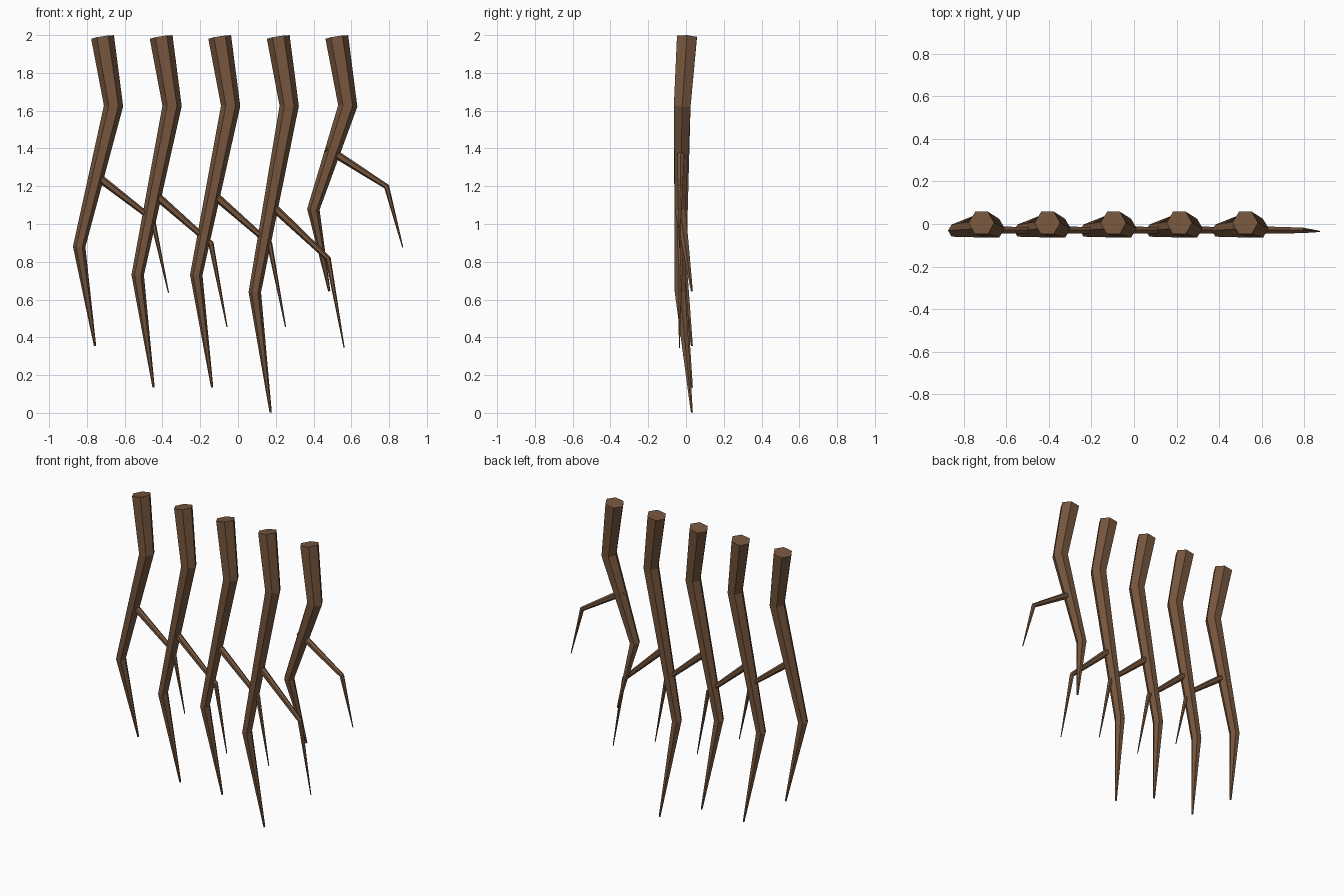
import bpy, bmesh, math
from mathutils import Vector

if "Cube" in bpy.data.objects:
    bpy.data.objects.remove(bpy.data.objects["Cube"])

bark = bpy.data.materials.new("brown bark")
bark.diffuse_color = (0.18, 0.092, 0.047, 1)
bark.use_nodes = True
bark.node_tree.nodes["Principled BSDF"].inputs["Base Color"].default_value = bark.diffuse_color


def limb(name, points, radii, sides=6):
    """Tapered faceted tube whose rings follow the bends of a path."""
    pts = [Vector(p) for p in points]
    bm = bmesh.new()
    rings = []
    for i, (p, r) in enumerate(zip(pts, radii)):
        t = Vector()
        if i > 0:
            t += (p - pts[i - 1]).normalized()
        if i < len(pts) - 1:
            t += (pts[i + 1] - p).normalized()
        t.normalize()
        v = Vector((0, 1, 0))
        v = (v - t * v.dot(t)).normalized()
        u = v.cross(t)
        ring = []
        for k in range(sides):
            a = 2 * math.pi * k / sides
            ring.append(bm.verts.new(p + r * (math.cos(a) * u + math.sin(a) * v)))
        rings.append(ring)
    for a, b in zip(rings, rings[1:]):
        for k in range(sides):
            n = (k + 1) % sides
            bm.faces.new((a[k], a[n], b[n], b[k]))
    bm.faces.new(rings[0])
    bm.faces.new(rings[-1])
    bmesh.ops.recalc_face_normals(bm, faces=bm.faces)
    mesh = bpy.data.meshes.new(name)
    bm.to_mesh(mesh)
    bm.free()
    mesh.materials.append(bark)
    obj = bpy.data.objects.new(name, mesh)
    bpy.context.collection.objects.link(obj)


# Five hanging roots, equally spaced, each with its own length
for i, length in enumerate([1.645, 1.865, 1.865, 1.998, 1.355]):
    x = 0.31 * i
    # main root: top, upper bend, lower bend, tip
    limb(f"root_{i + 1}",
         [(x - 0.717, 0.005, 1.99), (x - 0.659, -0.02, 1.625),
          (x - 0.841, -0.031, 2 - 0.56 * 2 * length / 1.645),
          (x - 0.757, 0.031, 2 - length)],
         [0.061, 0.051, 0.033, 0.006])
    # side rootlet crossing the main root
    limb(f"rootlet_{i + 1}",
         [(x - 0.77, -0.027, 2 - 0.443 * length),
          (x - 0.453, -0.03, 2 - 0.592 * length),
          (x - 0.368, -0.035, 2 - 0.829 * length)],
         [0.023, 0.015, 0.003])
